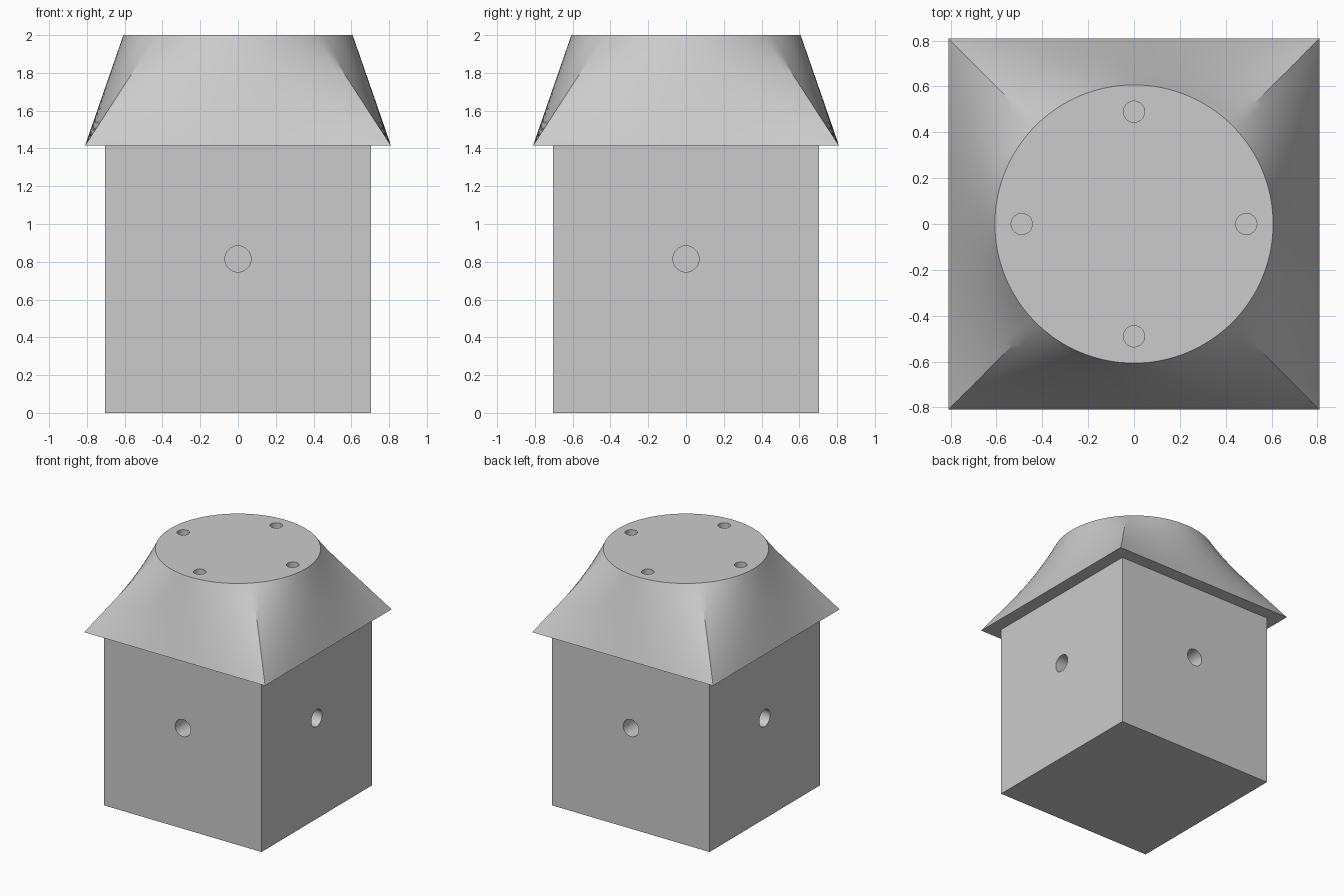
import bpy
import bmesh
from math import radians, sin, cos, pi
from mathutils import Matrix, Vector

default = bpy.data.objects.get("Cube")
if default:
    bpy.data.objects.remove(default, do_unlink=True)

BODY_HALF, EAVE_HALF, TOP_RADIUS = 0.705, 0.81, 0.607
EAVE_Z, TOP_Z = 1.415, 2.0
SIDE_STEPS, RINGS = 32, 16

grey = bpy.data.materials.new("light grey")
grey.use_nodes = True
grey.diffuse_color = (0.6, 0.6, 0.6, 1)
grey.node_tree.nodes["Principled BSDF"].inputs["Base Color"].default_value = (0.6, 0.6, 0.6, 1)


def make_object(name, bm):
    bmesh.ops.recalc_face_normals(bm, faces=bm.faces[:])
    mesh = bpy.data.meshes.new(name)
    bm.to_mesh(mesh)
    bm.free()
    mesh.materials.append(grey)
    obj = bpy.data.objects.new(name, mesh)
    bpy.context.collection.objects.link(obj)
    return obj


def activate(obj):
    bpy.ops.object.select_all(action="DESELECT")
    obj.select_set(True)
    bpy.context.view_layer.objects.active = obj


def drill(obj, holes, radius, depth):
    """Cut blind holes given as (mouth centre, outward direction)."""
    bm = bmesh.new()
    for centre, direction in holes:
        turn = direction.to_track_quat("Z", "Y").to_matrix().to_4x4()
        bmesh.ops.create_cone(bm, cap_ends=True, segments=48, radius1=radius,
                              radius2=radius, depth=depth * 2,
                              matrix=Matrix.Translation(centre) @ turn)
    cutter = make_object("hole_cutter", bm)
    cutter.hide_render = True
    mod = obj.modifiers.new("holes", "BOOLEAN")
    mod.operation = "DIFFERENCE"
    mod.solver = "EXACT"
    mod.object = cutter
    activate(obj)
    bpy.ops.object.modifier_apply(modifier=mod.name)
    bpy.data.objects.remove(cutter, do_unlink=True)
    bpy.ops.object.shade_smooth_by_angle(angle=radians(25))


compass = [Vector((round(cos(i * pi / 2)), round(sin(i * pi / 2)), 0)) for i in range(4)]
up = Vector((0, 0, 1))

# Square body with one round hole in each side
bm = bmesh.new()
bmesh.ops.create_cube(bm, size=1)
bmesh.ops.scale(bm, vec=(2 * BODY_HALF, 2 * BODY_HALF, EAVE_Z), verts=bm.verts)
bmesh.ops.translate(bm, vec=up * EAVE_Z / 2, verts=bm.verts)
body = make_object("body", bm)
drill(body, [(d * BODY_HALF + up * 0.815, d) for d in compass], 0.069, 0.3)

# Roof lofted straight from a square eave to a round top
square, circle = [], []
for side, out in enumerate(compass):
    along = Vector((-out.y, out.x, 0))
    for step in range(SIDE_STEPS):
        t = step / SIDE_STEPS
        angle = side * pi / 2 + (t - 0.5) * pi / 2
        square.append(EAVE_HALF * (out + along * (2 * t - 1)) + up * EAVE_Z)
        circle.append(TOP_RADIUS * Vector((cos(angle), sin(angle), 0)) + up * TOP_Z)

bm = bmesh.new()
rings = [[bm.verts.new(a.lerp(b, r / RINGS)) for a, b in zip(square, circle)]
         for r in range(RINGS + 1)]
count = len(square)
for low, high in zip(rings, rings[1:]):
    for i in range(count):
        j = (i + 1) % count
        bm.faces.new((low[i], low[j], high[j], high[i]))
bm.faces.new(rings[0][::-1])
bm.faces.new(rings[-1])
roof = make_object("roof", bm)
drill(roof, [(d * 0.49 + up * TOP_Z, up) for d in compass], 0.046, 0.2)
